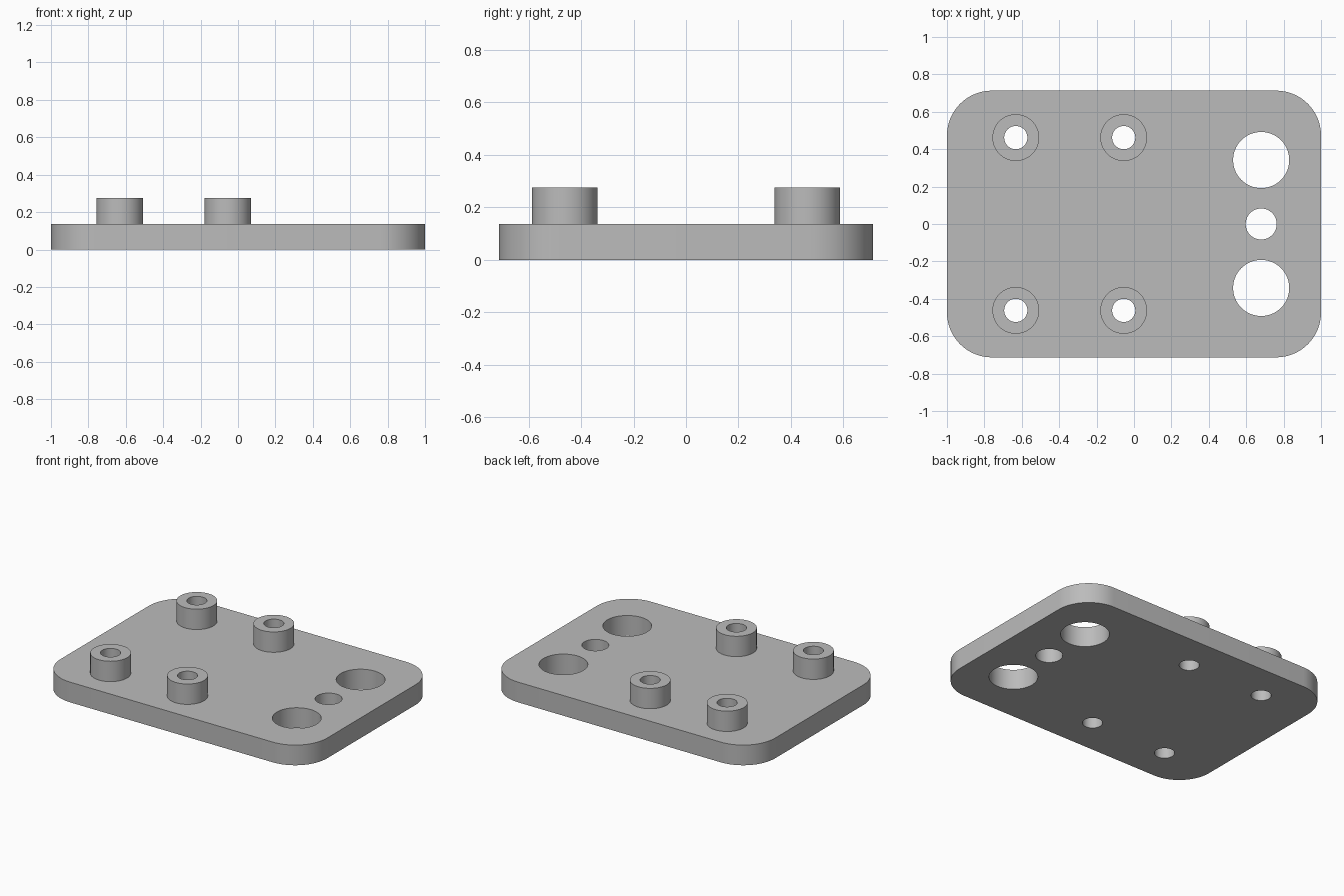
import bpy, bmesh
from math import cos, sin, pi, radians

if "Cube" in bpy.data.objects:
    bpy.data.objects.remove(bpy.data.objects["Cube"])

HALF_X, HALF_Y, CORNER = 1.0, 0.713, 0.24
PLATE_TOP, POST_TOP = 0.137, 0.275
POST_R, BORE_R = 0.125, 0.062
SIDES = 64
POSTS = [(x, y) for x in (-0.632, -0.055) for y in (-0.462, 0.462)]
HOLES = [(0.68, -0.342, 0.15), (0.68, 0, 0.083), (0.68, 0.342, 0.15)]

grey = bpy.data.materials.new("plain grey")
grey.use_nodes = True
colour = (0.5, 0.5, 0.5, 1)
grey.diffuse_color = colour
grey.node_tree.nodes["Principled BSDF"].inputs["Base Color"].default_value = colour


def add_object(name, bm):
    bmesh.ops.recalc_face_normals(bm, faces=bm.faces)
    mesh = bpy.data.meshes.new(name)
    bm.to_mesh(mesh)
    bm.free()
    mesh.materials.append(grey)
    obj = bpy.data.objects.new(name, mesh)
    bpy.context.collection.objects.link(obj)
    return obj


def circle(x, y, r):
    return [(x + r * cos(2 * pi * i / SIDES), y + r * sin(2 * pi * i / SIDES))
            for i in range(SIDES)]


def prism(bm, outline, z0, z1):
    """Extrude a closed outline into a solid."""
    face = bm.faces.new([bm.verts.new((x, y, z0)) for x, y in outline])
    top = bmesh.ops.extrude_face_region(bm, geom=[face])["geom"]
    verts = [v for v in top if isinstance(v, bmesh.types.BMVert)]
    bmesh.ops.translate(bm, verts=verts, vec=(0, 0, z1 - z0))


def smooth(obj):
    bpy.ops.object.select_all(action="DESELECT")
    obj.select_set(True)
    bpy.context.view_layer.objects.active = obj
    bpy.ops.object.shade_smooth_by_angle(angle=radians(30))


# Rounded base plate
outline = []
for quarter, (sx, sy) in enumerate([(1, 1), (-1, 1), (-1, -1), (1, -1)]):
    for i in range(17):
        a = (quarter + i / 16) * pi / 2
        outline.append((sx * (HALF_X - CORNER) + CORNER * cos(a),
                        sy * (HALF_Y - CORNER) + CORNER * sin(a)))
bm = bmesh.new()
prism(bm, outline, 0, PLATE_TOP)
plate = add_object("base_plate", bm)

# Through holes in the plate
bm = bmesh.new()
for x, y, r in HOLES + [(x, y, BORE_R) for x, y in POSTS]:
    prism(bm, circle(x, y, r), -0.1, PLATE_TOP + 0.1)
cutter = add_object("hole_cutter", bm)
cutter.hide_render = True
cut = plate.modifiers.new("holes", "BOOLEAN")
cut.operation = "DIFFERENCE"
cut.solver = "EXACT"
cut.object = cutter
bpy.context.view_layer.objects.active = plate
bpy.ops.object.modifier_apply(modifier=cut.name)
bpy.data.objects.remove(cutter)
smooth(plate)

# Hollow standoff posts, open where they meet the plate
for n, (x, y) in enumerate(POSTS, 1):
    bm = bmesh.new()
    rings = [[bm.verts.new((px, py, z)) for px, py in circle(x, y, r)]
             for r, z in ((POST_R, PLATE_TOP), (POST_R, POST_TOP),
                          (BORE_R, POST_TOP), (BORE_R, PLATE_TOP))]
    for a, b in zip(rings, rings[1:]):
        for i in range(SIDES):
            j = (i + 1) % SIDES
            bm.faces.new((a[i], a[j], b[j], b[i]))
    smooth(add_object(f"standoff_post_{n}", bm))
